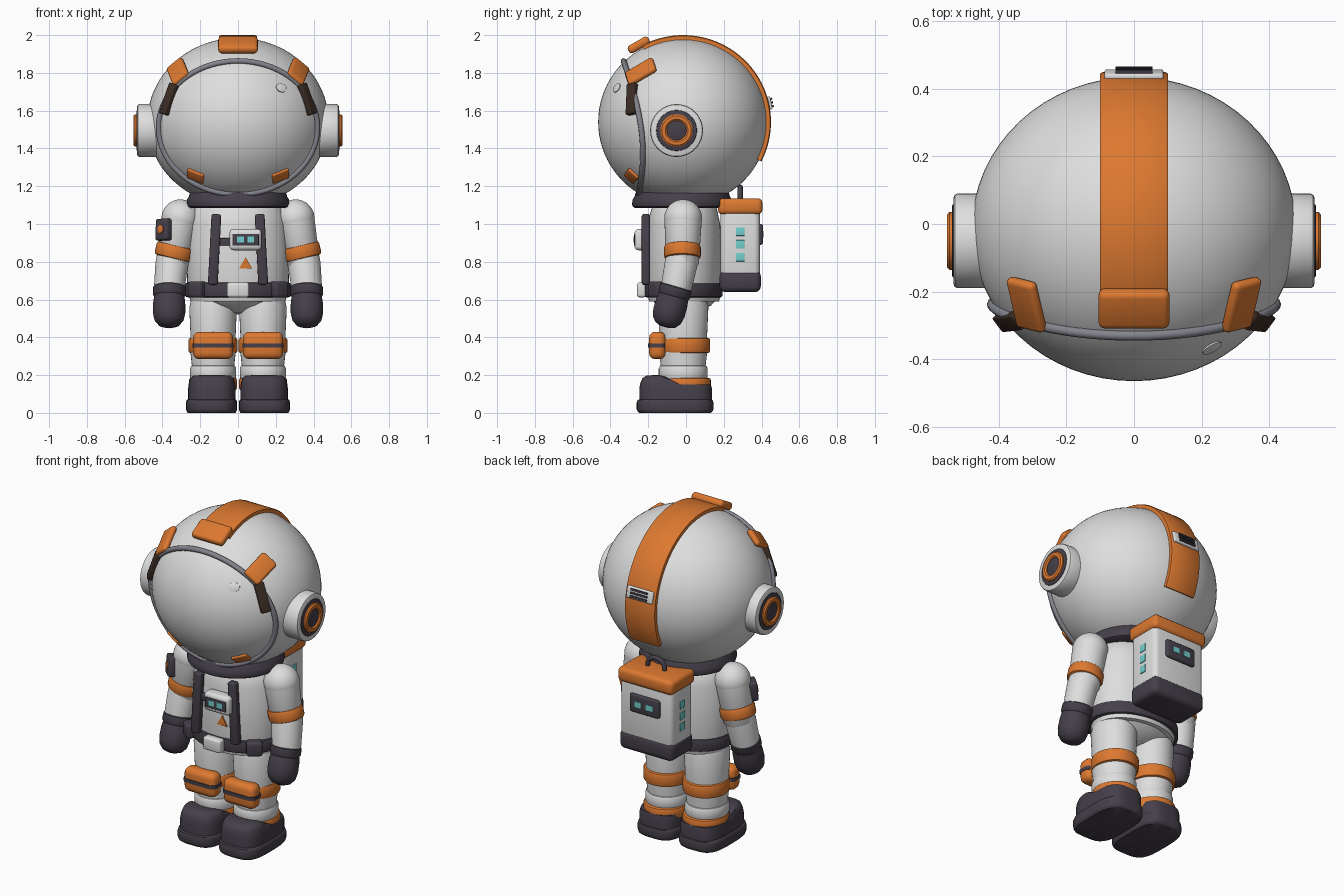
import bpy, bmesh
from math import sin, cos, pi, radians, sqrt
from mathutils import Vector, Matrix

cube = bpy.data.objects.get("Cube")
if cube:
    bpy.data.objects.remove(cube, do_unlink=True)


def material(name, r, g, b):
    m = bpy.data.materials.new(name)
    m.use_nodes = True
    m.diffuse_color = (r, g, b, 1)
    bsdf = next(n for n in m.node_tree.nodes if n.type == 'BSDF_PRINCIPLED')
    bsdf.inputs["Base Color"].default_value = (r, g, b, 1)
    return m


WHITE = material("suit white", .72, .73, .72)
ORANGE = material("trim orange", .72, .19, .03)
DARK = material("dark rubber", .06, .05, .068)
GREY = material("rim grey", .23, .23, .27)
CYAN = material("light cyan", .17, .62, .62)
BROWN = material("hinge brown", .045, .026, .018)


def finish(name, bm, mat, loc=(0, 0, 0), rot=None):
    bmesh.ops.recalc_face_normals(bm, faces=bm.faces[:])
    me = bpy.data.meshes.new(name)
    bm.to_mesh(me)
    bm.free()
    me.materials.append(mat)
    me.shade_smooth()
    me.set_sharp_from_angle(angle=radians(38))
    ob = bpy.data.objects.new(name, me)
    ob.matrix_world = Matrix.Translation(loc) @ (rot or Matrix()).to_4x4()
    bpy.context.collection.objects.link(ob)
    return ob


def box(name, mat, loc, size, bevel=0.0, rot=None):
    bm = bmesh.new()
    bmesh.ops.create_cube(bm, size=1)
    bmesh.ops.scale(bm, vec=size, verts=bm.verts[:])
    if bevel:
        bmesh.ops.bevel(bm, geom=bm.edges[:], offset=bevel, segments=3,
                        profile=.5, affect='EDGES')
    return finish(name, bm, mat, loc, rot)


def lathe(name, mat, profile, loc=(0, 0, 0), sx=1, sy=1, rot=None,
          segs=40, square=2, reshape=None):
    """Stack of superellipse rings given as (radius, height)."""
    bm = bmesh.new()
    rings = []
    for r, z in profile:
        ring = []
        for i in range(segs):
            c, s = cos(2 * pi * i / segs), sin(2 * pi * i / segs)
            k = r / (abs(c) ** square + abs(s) ** square) ** (1 / square)
            ring.append(bm.verts.new((k * c * sx, k * s * sy, z)))
        rings.append(ring)
    for a, b in zip(rings, rings[1:]):
        for i in range(segs):
            j = (i + 1) % segs
            bm.faces.new((a[i], a[j], b[j], b[i]))
    bmesh.ops.remove_doubles(bm, verts=bm.verts[:], dist=1e-5)
    if reshape:
        for v in bm.verts:
            reshape(v.co)
    return finish(name, bm, mat, loc, rot)


def band(r, low, high, soft=.012):
    """Closed drum profile with softened rims."""
    return [(0, low), (r - soft, low), (r - soft * .3, low + soft * .3), (r, low + soft),
            (r, high - soft), (r - soft * .3, high - soft * .3), (r - soft, high), (0, high)]


def along(direction):
    return Vector(direction).to_track_quat('Z', 'Y').to_matrix()


def limb(name, mat, p, q, profile):
    """Lathe running from p to q, profile heights as fractions."""
    p, q = Vector(p), Vector(q)
    length = (q - p).length
    return lathe(name, mat, [(r, t * length) for r, t in profile], p, rot=along(q - p))


def ball(name, mat, loc, size):
    bm = bmesh.new()
    bmesh.ops.create_uvsphere(bm, u_segments=64, v_segments=40, radius=1)
    bmesh.ops.scale(bm, vec=size, verts=bm.verts[:])
    return finish(name, bm, mat, loc)


def tube(name, mat, points, radius, cyclic=False):
    cu = bpy.data.curves.new(name, 'CURVE')
    cu.dimensions = '3D'
    cu.bevel_depth = radius
    cu.bevel_resolution = 3
    sp = cu.splines.new('POLY')
    sp.points.add(len(points) - 1)
    for pt, co in zip(sp.points, points):
        pt.co = (*co, 1)
    sp.use_smooth = True
    sp.use_cyclic_u = cyclic
    cu.use_fill_caps = not cyclic
    cu.materials.append(mat)
    ob = bpy.data.objects.new(name, cu)
    bpy.context.collection.objects.link(ob)


# Helmet shell and helpers that place parts on its front
CENTRE, RADII = Vector((0, -.015, 1.54)), Vector((.48, .45, .445))


def on_helmet(x, z, lift=0):
    u, w = x / RADII.x, (z - CENTRE.z) / RADII.z
    p = Vector((x, CENTRE.y - RADII.y * sqrt(max(0, 1 - u * u - w * w)), z))
    d = p - CENTRE
    n = Vector([d[i] / RADII[i] ** 2 for i in range(3)]).normalized()
    return p + n * lift, n


def facing(normal, up):
    """Rotation with local z on the normal and local y towards up."""
    n = Vector(normal).normalized()
    right = Vector(up).cross(n).normalized()
    return Matrix((right, n.cross(right), n)).transposed()


ball("helmet", WHITE, CENTRE, RADII)
rim = [on_helmet(.417 * cos(a), 1.51 + .35 * sin(a), .004)[0]
       for a in (2 * pi * i / 72 for i in range(72))]
tube("visor_rim", GREY, rim, .015, True)
p, n = on_helmet(.23, 1.72, -.001)
lathe("visor_glint", WHITE, band(.032, 0, .006, .002), p, sy=.8, rot=facing(n, (0, 0, 1)))

# Crest strap over the helmet
bm = bmesh.new()
prev = None
for i in range(41):
    t = radians(-27 + 145 * i / 40)
    ring = [bm.verts.new((x, CENTRE.y + (RADII.y + o) * cos(t), CENTRE.z + (RADII.z + o) * sin(t)))
            for x, o in ((-.1, -.03), (-.1, .01), (-.092, .015), (.092, .015), (.1, .01), (.1, -.03))]
    if prev:
        for a in range(6):
            b = (a + 1) % 6
            bm.faces.new((prev[a], prev[b], ring[b], ring[a]))
    else:
        bm.faces.new(ring)
    prev = ring
bm.faces.new(prev)
finish("crest_strap", bm, ORANGE)
box("crest_tab", ORANGE, (0, -.25, 1.948), (.21, .125, .045), .018, facing((0, -.5, .87), (0, 1, 0)))

# Rear vent on the strap
vent = facing((0, .976, .22), (0, 0, 1))
box("vent_plate", WHITE, (0, .44, 1.64), (.175, .07, .024), .008, vent)
for k in (-1, 0, 1):
    box("vent_slot", DARK, Vector((0, .449, 1.642)) + vent @ Vector((0, k * .02, 0)),
        (.11, .011, .024), 0, vent)

for s in (-1, 1):
    # Visor clips, hinges and lower pads
    p, n = on_helmet(s * .312, 1.80, .01)
    box("visor_clip", ORANGE, p, (.105, .17, .034), .015, facing(n, (0, 1, .3)))
    p, n = on_helmet(s * .362, 1.66, .004)
    box("visor_hinge", BROWN, p, (.055, .17, .035), .006, facing(n, (-s * .3, 0, 1)))
    p, n = on_helmet(s * .225, 1.255)
    box("visor_pad", ORANGE, p, (.095, .07, .02), .008, facing(n, (-s * .4, 0, 1)))

    # Earpieces
    ear, side = (s * .4, -.05, 1.495), along((s, 0, 0))
    lathe("ear_housing", WHITE, band(.14, 0, .134), ear, rot=side)
    lathe("ear_disc", DARK, band(.108, .05, .138, .004), ear, rot=side)
    lathe("ear_ring", ORANGE, [(.052, .1), (.052, .146), (.06, .153), (.078, .153),
                               (.086, .146), (.086, .1)], ear, rot=side)
    lathe("ear_core", DARK, band(.053, .05, .144, .004), ear, rot=side)

    # Arms
    shoulder, elbow = Vector((s * .305, -.015, 1.03)), Vector((s * .347, -.02, .79))
    wrist, tip = Vector((s * .363, -.05, .67)), Vector((s * .366, -.112, .455))
    ball("shoulder", WHITE, shoulder, (.1, .1, .1))
    limb("upper_arm", WHITE, shoulder, elbow, [(0, 0), (.099, 0), (.088, 1), (.06, 1.15), (0, 1.2)])
    mid = shoulder.lerp(elbow, .74)
    lathe("arm_band", ORANGE, band(.097, -.036, .036), mid, sy=1.05, rot=along((-s * .24, 0, 1)))
    limb("forearm", WHITE, elbow + Vector((0, 0, .03)), wrist, [(0, 0), (.084, 0), (.087, .2), (.08, 1.2), (0, 1.2)])
    limb("glove", DARK, wrist, tip,
         [(0, -.02), (.074, -.02), (.086, .03), (.087, .2), (.08, .25), (.085, .4),
          (.086, .65), (.077, .83), (.055, .95), (.025, 1), (0, 1)])

    # Legs
    x, y = s * .132, -.015
    lathe("leg", WHITE, [(0, .12), (.11, .12), (.112, .25), (.12, .32), (.12, .42), (.126, .56),
                         (.11, .62), (0, .62)], (x, y, 0), sy=1.06)
    lathe("shin_cuff", WHITE, band(.122, .17, .255, .02), (x, y, 0), sy=1.06)
    lathe("ankle_band", ORANGE, band(.127, .12, .186), (x, -.003, 0), sy=1.06)
    lathe("knee_band", ORANGE, band(.13, .317, .397), (x, -.006, 0), sy=1.03)
    box("knee_pad", ORANGE, (x, -.152, .357), (.212, .088, .145), .032)
    lathe("knee_stripe", DARK, band(1, .346, .368, .003), (x, -.154, 0), .108, .047, square=5)

    # Boots, lower at the heel than at the toe
    def slope(co):
        f = min(1, max(0, (co.y + .09) / .13))
        co.z = min(co.z, .2 - .05 * f * f * (3 - 2 * f))

    lathe("boot", DARK, [(0, .06), (1, .06), (1, .13), (.97, .16), (.91, .185), (.8, .197), (.6, .2),
                         (.4, .2), (.2, .2), (0, .2)], (s * .138, -.055, 0), .126, .192,
          square=3.5, reshape=slope)
    lathe("sole", DARK, [(0, 0), (.93, 0), (.98, .008), (1, .02), (1, .055), (.98, .067), (.94, .072),
                         (0, .072)], (s * .14, -.058, 0), .135, .203, square=3.5)

    # Chest straps and belt pouches
    box("chest_strap", DARK, (s * .124, -.212, .865), (.052, .045, .375), .012,
        Matrix.Rotation(s * radians(-3), 3, 'Y'))
    box("belt_pouch", DARK, (s * .215, -.15, .653), (.09, .07, .085), .015,
        Matrix.Rotation(s * radians(38), 3, 'Z'))

# Torso
lathe("torso", WHITE, [(0, .58), (.25, .59), (.27, .65), (.267, .85), (.258, 1.0), (.235, 1.08),
                       (.19, 1.12), (0, 1.12)], (0, -.01, 0), sy=.74, segs=56)
lathe("pelvis", WHITE, [(0, .52), (.09, .53), (.2, .57), (.25, .61), (0, .63)], (0, -.01, 0), sy=.72)
lathe("belt", DARK, band(.28, .612, .69), (0, -.014, 0), sy=.74, segs=56)
box("belt_buckle", WHITE, (0, -.235, .651), (.118, .05, .078), .013)
lathe("neck_collar", DARK, [(0, 1.085), (.258, 1.085), (.27, 1.092), (.274, 1.105), (.27, 1.13),
                            (.26, 1.145), (.256, 1.162), (.245, 1.172), (0, 1.172)],
      (0, -.02, 0), sy=.97, segs=56)

# Chest console and emblem
box("cross_strap", DARK, (0, -.205, .905), (.23, .03, .04), .006)
box("chest_console", WHITE, (.04, -.235, .917), (.17, .075, .112), .02)
box("console_screen", DARK, (.04, -.272, .916), (.14, .008, .062), .003)
for x in (.014, .068):
    box("console_light", CYAN, (x, -.276, .918), (.036, .006, .032))
lathe("chest_triangle", ORANGE, [(0, 0), (.039, 0), (.039, .008), (0, .008)], (.04, -.205, .785),
      segs=3, rot=facing((0, -1, 0), (-1, 0, 0)))

# Arm device
device = facing((-.72, -.7, .1), (-.08, 0, 1))
spot = Vector((-.392, -.082, .97))
box("arm_device", DARK, spot, (.09, .115, .05), .012, device)
lathe("arm_device_dial", ORANGE, band(.022, .02, .03, .003), spot, rot=device)

# Backpack
box("pack_body", WHITE, (0, .287, .88), (.352, .208, .4), .03)
box("pack_lid", ORANGE, (0, .287, 1.093), (.372, .235, .086), .025)
box("pack_base", DARK, (0, .287, .697), (.36, .218, .115), .03)
box("pack_panel", DARK, (0, .393, .945), (.2, .03, .11), .012)
for s in (-1, 1):
    box("panel_light", CYAN, (s * .038, .407, .945), (.046, .008, .034))
    for z in (.96, .892, .825):
        box("pack_side_light", CYAN, (s * .176, .287, z), (.009, .045, .045), .002)
arch = [(-.058 * cos(pi * i / 16), .287, 1.12 + .075 * sin(pi * i / 16) ** .6) for i in range(17)]
tube("pack_handle", DARK, arch, .014)
